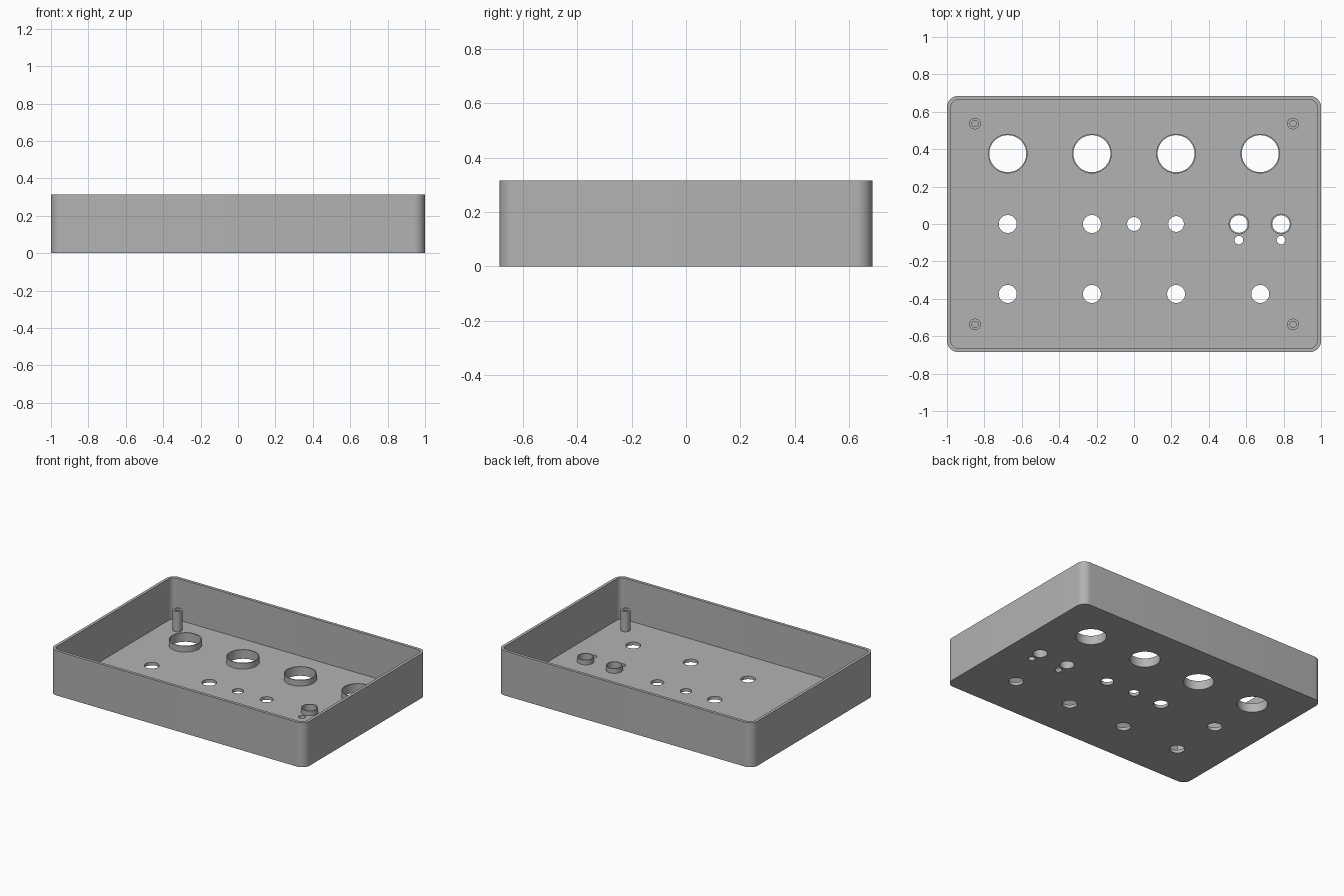
import bpy, bmesh, math

if "Cube" in bpy.data.objects:
    bpy.data.objects.remove(bpy.data.objects["Cube"])

W, D, H = 1.0, 0.685, 0.315      # half width, half depth, height
WALL, FLOOR, CORNER = 0.021, 0.022, 0.06

grey = bpy.data.materials.new("grey plastic")
grey.diffuse_color = (0.45, 0.45, 0.45, 1)
grey.use_nodes = True
grey.node_tree.nodes["Principled BSDF"].inputs["Base Color"].default_value = grey.diffuse_color


def circle(x, y, r, n=48):
    return [(x + r * math.cos(2 * math.pi * i / n),
             y + r * math.sin(2 * math.pi * i / n)) for i in range(n)]


def rounded_rect(w, d, r, n=10):
    pts = []
    for k, (sx, sy) in enumerate([(1, 1), (-1, 1), (-1, -1), (1, -1)]):
        for i in range(n + 1):
            a = math.pi / 2 * (k + i / n)
            pts.append((sx * (w - r) + r * math.cos(a), sy * (d - r) + r * math.sin(a)))
    return pts


def finish(bm, name):
    me = bpy.data.meshes.new(name)
    bm.to_mesh(me)
    bm.free()
    me.materials.append(grey)
    ob = bpy.data.objects.new(name, me)
    bpy.context.collection.objects.link(ob)
    return ob


def add_prism(bm, outline, z0, z1):
    lo = [bm.verts.new((x, y, z0)) for x, y in outline]
    hi = [bm.verts.new((x, y, z1)) for x, y in outline]
    bm.faces.new(lo[::-1])
    bm.faces.new(hi)
    n = len(lo)
    for i in range(n):
        j = (i + 1) % n
        bm.faces.new((lo[i], lo[j], hi[j], hi[i]))


def prisms(name, outlines, z0, z1):
    bm = bmesh.new()
    for o in outlines:
        add_prism(bm, o, z0, z1)
    return finish(bm, name)


def tube(name, x, y, r_out, r_in, top):
    """Upright collar standing on the tray floor, open at its foot."""
    bm = bmesh.new()
    rings = [[bm.verts.new((px, py, z)) for px, py in circle(x, y, r)]
             for r, z in ((r_out, FLOOR), (r_out, top), (r_in, top), (r_in, FLOOR))]
    n = len(rings[0])
    for a, b in zip(rings, rings[1:]):
        for i in range(n):
            j = (i + 1) % n
            bm.faces.new((a[i], a[j], b[j], b[i]))
    return finish(bm, name)


def smooth(ob):
    bpy.ops.object.select_all(action='DESELECT')
    ob.select_set(True)
    bpy.context.view_layer.objects.active = ob
    bpy.ops.object.shade_smooth_by_angle(angle=math.radians(30))


def cut(ob, cutter):
    bpy.context.view_layer.objects.active = ob
    mod = ob.modifiers.new("cut", 'BOOLEAN')
    mod.operation, mod.solver, mod.object = 'DIFFERENCE', 'EXACT', cutter
    bpy.ops.object.modifier_apply(modifier=mod.name)
    bpy.data.objects.remove(cutter)


# Hole layout: x, y, radius
columns = (-0.675, -0.225, 0.225, 0.675)
big = [(x, 0.376, 0.099) for x in columns]
sockets = [(x, 0.0, 0.047) for x in (0.561, 0.786)]
plain = [(x, -0.374, 0.048) for x in columns]
plain += [(-0.675, 0, 0.048), (-0.225, 0, 0.048), (0, 0, 0.037), (0.225, 0, 0.042)]
plain += [(x, -0.086, 0.023) for x in (0.561, 0.786)]

# Tray: rounded box, hollowed, with holes through the floor
tray = prisms("tray", [rounded_rect(W, D, CORNER)], 0, H)
cut(tray, prisms("cavity", [rounded_rect(W - WALL, D - WALL, CORNER - WALL)], FLOOR, H + 0.1))
cut(tray, prisms("holes", [circle(*h) for h in big + sockets + plain], -0.1, 0.1))
smooth(tray)

# Collars around the large holes and the two sockets
for x, y, r in big:
    smooth(tube("large_collar", x, y, r + 0.007, r, 0.064))
for x, y, r in sockets:
    smooth(tube("socket_collar", x, y, r + 0.008, r, 0.055))

# Hollow screw posts in the corners
for sx in (-1, 1):
    for sy in (-1, 1):
        smooth(tube("screw_post", sx * 0.85, sy * 0.537, 0.031, 0.017, 0.165))
